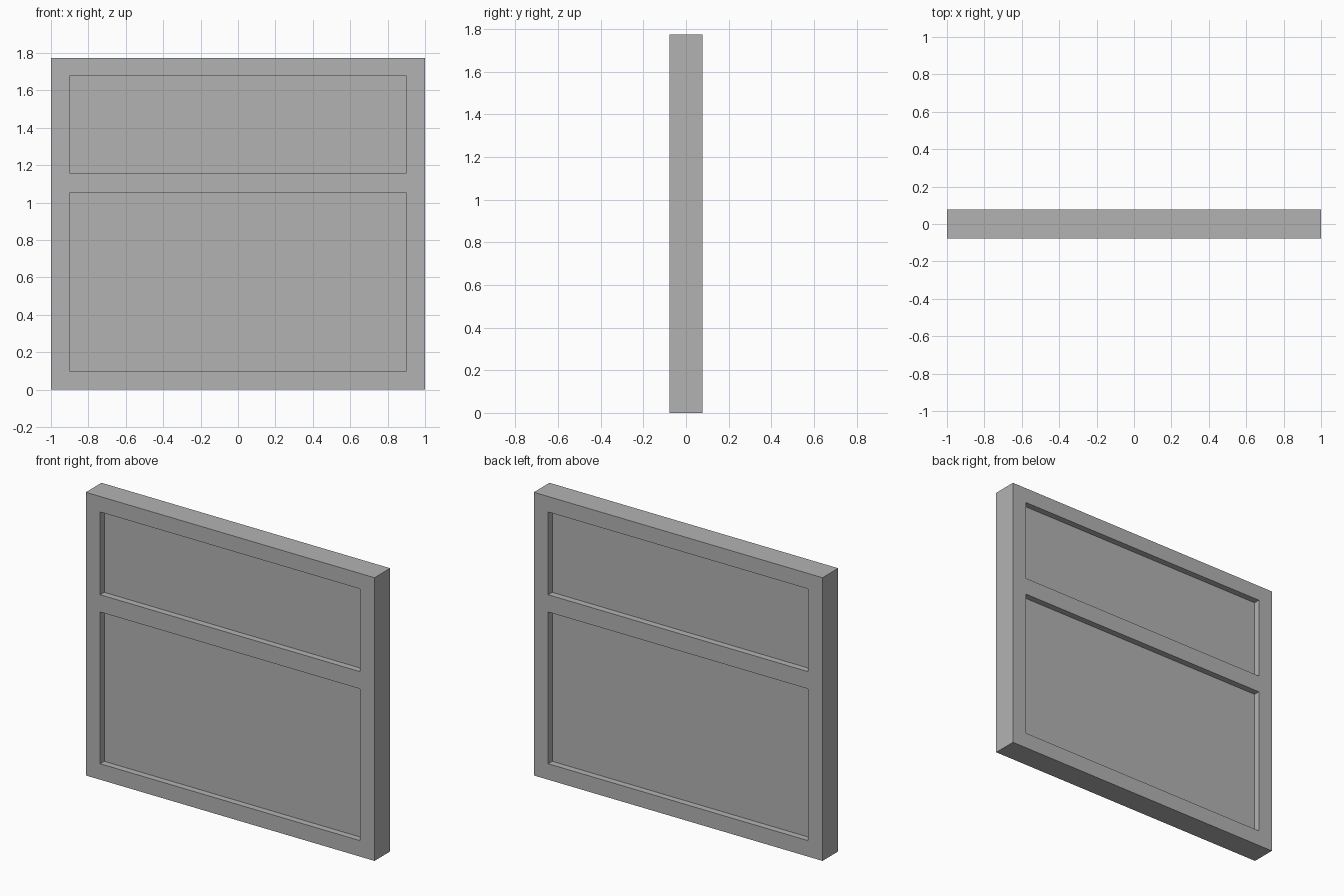
import bpy

cube = bpy.data.objects.get("Cube")
if cube:
    bpy.data.objects.remove(cube, do_unlink=True)

WIDTH, DEPTH, HEIGHT = 2.0, 0.155, 1.773
OPEN_X = 0.90           # half width of the openings
PANE_DEPTH = 0.075
RAILS = {"bottom_rail": (0, 0.10), "middle_rail": (1.05, 1.158), "top_rail": (1.676, HEIGHT)}

grey = bpy.data.materials.new("plain grey")
grey.use_nodes = True
colour = (0.45, 0.45, 0.45, 1)
grey.diffuse_color = colour
grey.node_tree.nodes["Principled BSDF"].inputs["Base Color"].default_value = colour


def box(name, x0, x1, z0, z1, depth):
    bpy.ops.mesh.primitive_cube_add(size=1, location=((x0 + x1) / 2, 0, (z0 + z1) / 2))
    obj = bpy.context.object
    obj.name = name
    obj.scale = (x1 - x0, depth, z1 - z0)
    bpy.ops.object.transform_apply(location=False, rotation=False, scale=True)
    obj.data.materials.append(grey)
    return obj


# Frame: full-height stiles with rails between them
half = WIDTH / 2
box("left_stile", OPEN_X, half, 0, HEIGHT, DEPTH)
box("right_stile", -half, -OPEN_X, 0, HEIGHT, DEPTH)
for name, (low, high) in RAILS.items():
    box(name, -OPEN_X, OPEN_X, low, high, DEPTH)

# Panels recessed equally from both sides
box("lower_panel", -OPEN_X, OPEN_X, RAILS["bottom_rail"][1], RAILS["middle_rail"][0], PANE_DEPTH)
box("upper_panel", -OPEN_X, OPEN_X, RAILS["middle_rail"][1], RAILS["top_rail"][0], PANE_DEPTH)
